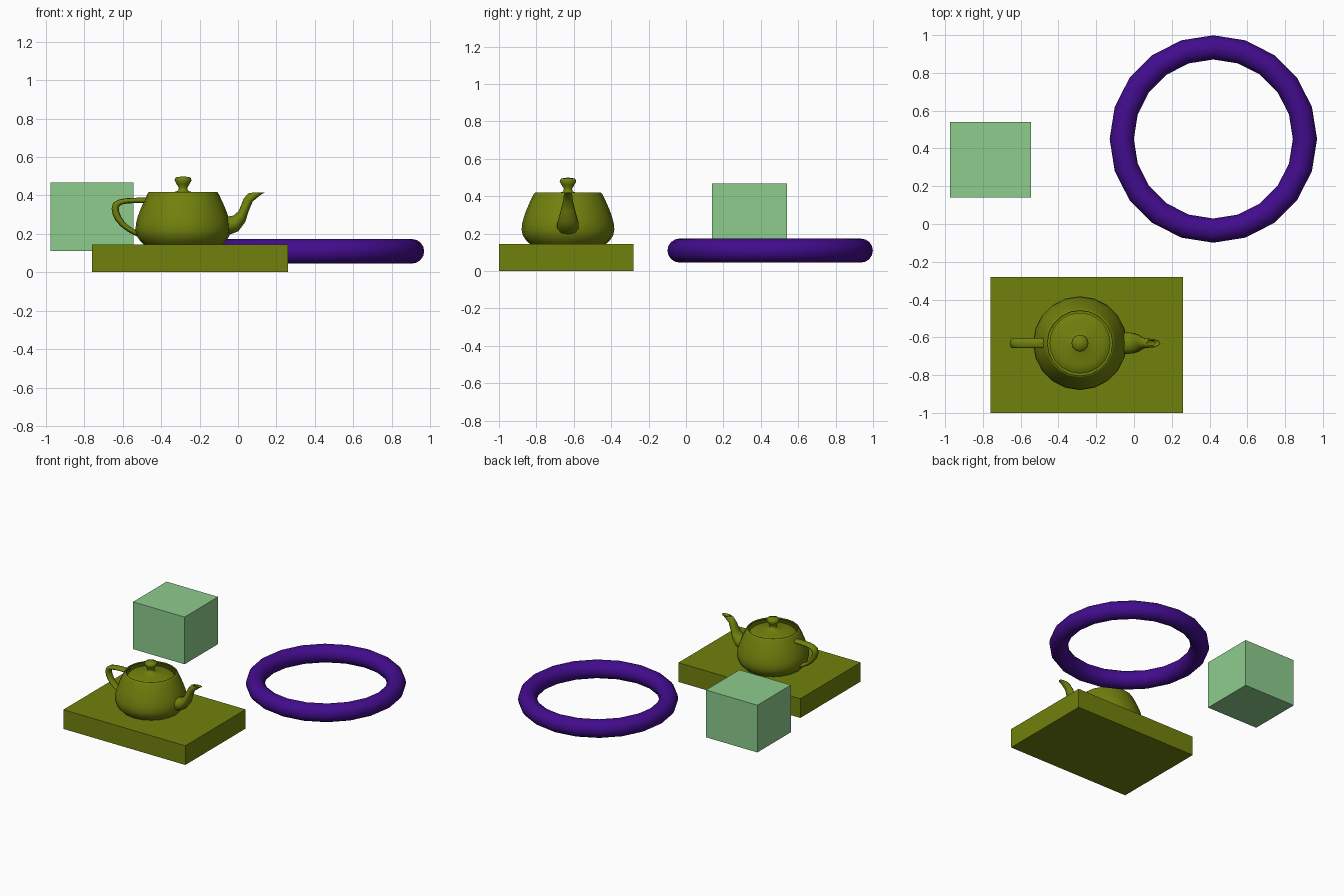
import bpy, bmesh
from math import sin, cos, pi
from mathutils import Vector

if "Cube" in bpy.data.objects:
    bpy.data.objects.remove(bpy.data.objects["Cube"])

SIDES, STEPS = 20, 5            # facets around, steps per curve piece
S = 0.124                       # teapot scale
ORIGIN = Vector((-0.286, -0.631, 0.109))


def material(name, rgb):
    m = bpy.data.materials.new(name)
    m.diffuse_color = (*[(c / 255) ** 2.2 for c in rgb], 1)
    m.use_nodes = True
    m.node_tree.nodes["Principled BSDF"].inputs["Base Color"].default_value = m.diffuse_color
    return m


OLIVE = material("olive", (112, 128, 20))
PURPLE = material("purple", (68, 20, 140))
GREEN = material("light_green", (140, 203, 140))


def bezier(p, t):
    a, b, c, d = [Vector(q) for q in p]
    u = 1 - t
    return a * u**3 + b * (3 * u * u * t) + c * (3 * u * t * t) + d * t**3


def chain(pts):
    """Sample joined cubic pieces that share their end points."""
    out = [Vector(pts[0])]
    for i in range(0, len(pts) - 1, 3):
        out += [bezier(pts[i:i + 4], k / STEPS) for k in range(1, STEPS + 1)]
    return out


def skin(name, rings, mat):
    """Smooth surface through a list of closed rings."""
    bm = bmesh.new()
    rows = [[bm.verts.new(p * S) for p in r] for r in rings]
    n = len(rows[0])
    for a, b in zip(rows, rows[1:]):
        for i in range(n):
            j = (i + 1) % n
            bm.faces.new((a[i], a[j], b[j], b[i]))
    bmesh.ops.remove_doubles(bm, verts=bm.verts, dist=1e-5)
    bmesh.ops.recalc_face_normals(bm, faces=bm.faces)
    me = bpy.data.meshes.new(name)
    bm.to_mesh(me)
    bm.free()
    me.polygons.foreach_set("use_smooth", [True] * len(me.polygons))
    me.materials.append(mat)
    ob = bpy.data.objects.new(name, me)
    ob.location = ORIGIN
    bpy.context.collection.objects.link(ob)


def lathe(name, profile):
    skin(name, [[Vector((r * cos(2 * pi * i / SIDES), r * sin(2 * pi * i / SIDES), z))
                 for i in range(SIDES)] for r, z in chain(profile)], OLIVE)


def tube(name, inner, outer, width):
    """Tube between two side-view curves; width is its half-depth control."""
    rings = []
    for (ax, az), (bx, bz), (w, _) in zip(chain(inner), chain(outer), chain([(v, 0) for v in width])):
        half = [bezier([(ax, 0, az), (ax, -w, az), (bx, -w, bz), (bx, 0, bz)], k / STEPS)
                for k in range(STEPS + 1)]
        rings.append(half + [Vector((p.x, -p.y, p.z)) for p in half[-2:0:-1]])
    skin(name, rings, OLIVE)


def box(name, lo, hi, mat):
    lo, hi = Vector(lo), Vector(hi)
    bpy.ops.mesh.primitive_cube_add(size=1, location=(lo + hi) / 2)
    ob = bpy.context.object
    ob.name = name
    ob.scale = hi - lo
    ob.data.materials.append(mat)


# Slab and floating cube
box("base_slab", (-0.76, -1.0, 0), (0.26, -0.28, 0.145), OLIVE)
box("green_cube", (-0.975, 0.14, 0.11), (-0.545, 0.54, 0.467), GREEN)

# Ring
bpy.ops.mesh.primitive_torus_add(location=(0.42, 0.45, 0.109), major_segments=SIDES,
                                 minor_segments=16, major_radius=0.485, minor_radius=0.064)
ring = bpy.context.object
ring.name = "ring"
ring.data.materials.append(PURPLE)
bpy.ops.object.shade_smooth()

# Teapot body with rim and closed bottom
lathe("teapot_body", [(1.4, 2.4), (1.3375, 2.53125), (1.4375, 2.53125), (1.5, 2.4),
                      (1.75, 1.875), (2, 1.35), (2, 0.9),
                      (2, 0.45), (1.5, 0.225), (1.5, 0.15),
                      (1.5, 0.075), (1.425, 0), (0, 0)])
# Lid and knob
lathe("teapot_lid", [(0, 3.15), (0.8, 3.15), (0, 2.7), (0.2, 2.55),
                     (0.4, 2.4), (1.3, 2.4), (1.3, 2.25)])
# Handle
tube("teapot_handle",
     [(-1.6, 2.025), (-2.3, 2.025), (-2.7, 2.025), (-2.7, 1.8), (-2.7, 1.575), (-2.5, 1.125), (-2, 0.9)],
     [(-1.5, 2.25), (-2.5, 2.25), (-3, 2.25), (-3, 1.8), (-3, 1.35), (-2.65, 0.9375), (-1.9, 0.6)],
     [0.3] * 7)
# Spout with rolled lip
tube("teapot_spout",
     [(1.7, 1.425), (2.6, 1.425), (2.3, 2.1), (2.7, 2.4), (2.8, 2.475), (2.9, 2.475), (2.8, 2.4)],
     [(1.7, 0.6), (3.1, 0.825), (2.4, 2.025), (3.3, 2.4), (3.525, 2.494), (3.45, 2.5125), (3.2, 2.4)],
     [0.66, 0.66, 0.25, 0.25, 0.25, 0.15, 0.15])
